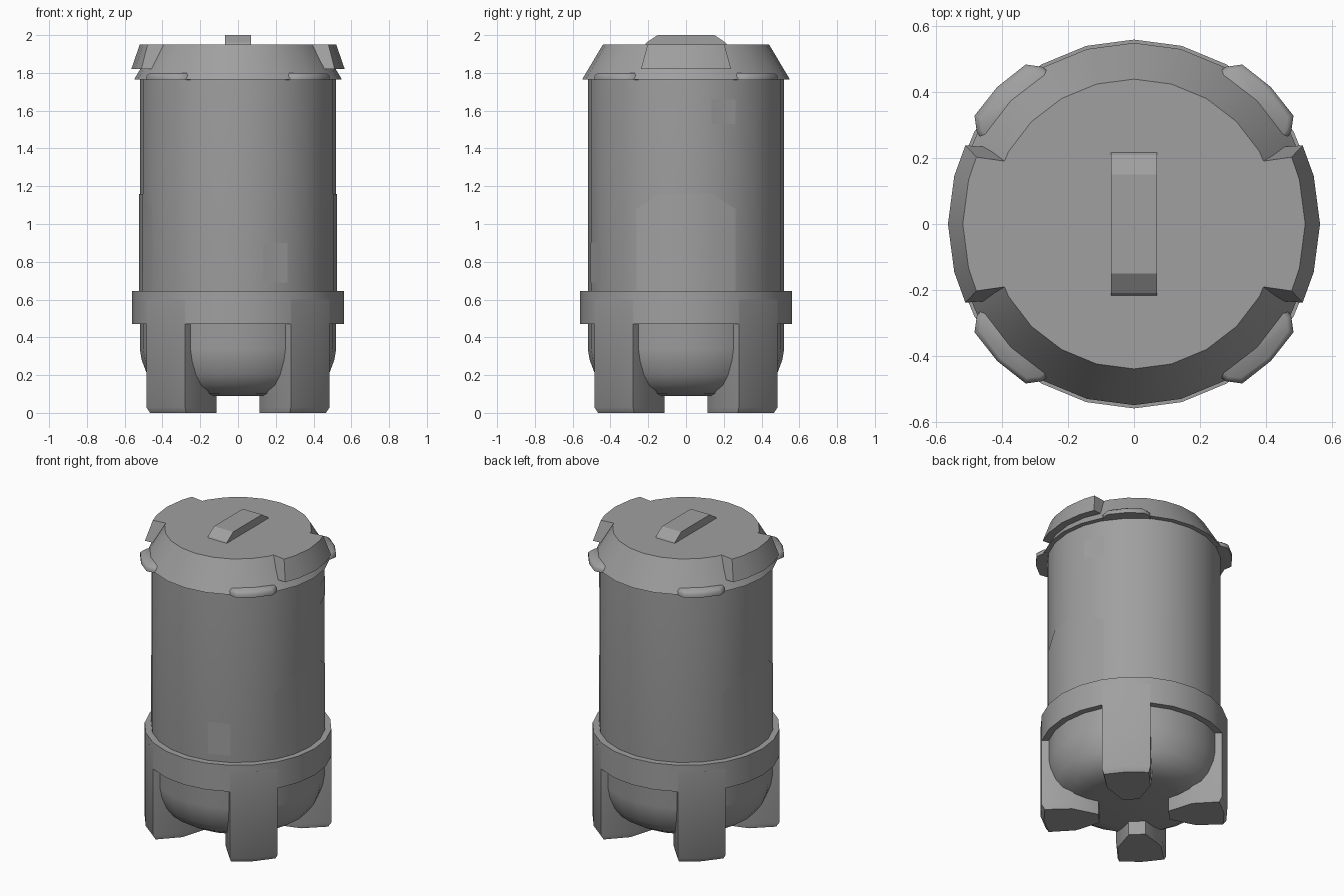
import bpy, bmesh, math
from math import radians, cos, sin

SEG = 24
old = bpy.data.objects.get("Cube")
if old:
    bpy.data.objects.remove(old, do_unlink=True)

grey = bpy.data.materials.new("mid grey")
grey.use_nodes = True
COLOUR = (0.35, 0.35, 0.35, 1)
grey.diffuse_color = COLOUR
grey.node_tree.nodes["Principled BSDF"].inputs["Base Color"].default_value = COLOUR


def finish(bm, name, smooth=35):
    """Turn a bmesh into a shaded, coloured object."""
    bmesh.ops.remove_doubles(bm, verts=bm.verts, dist=0.0001)
    bmesh.ops.recalc_face_normals(bm, faces=bm.faces)
    mesh = bpy.data.meshes.new(name)
    bm.to_mesh(mesh)
    bm.free()
    obj = bpy.data.objects.new(name, mesh)
    bpy.context.collection.objects.link(obj)
    mesh.materials.append(grey)
    bpy.ops.object.select_all(action="DESELECT")
    obj.select_set(True)
    bpy.context.view_layer.objects.active = obj
    bpy.ops.object.shade_smooth_by_angle(angle=radians(smooth))
    return obj


def polar(r, deg, z):
    return (r * cos(radians(deg)), r * sin(radians(deg)), z)


def lathe(name, profile):
    """Spin (radius, height) points around the z axis."""
    bm = bmesh.new()
    verts = [bm.verts.new((r, 0, z)) for r, z in profile]
    edges = [bm.edges.new(pair) for pair in zip(verts, verts[1:])]
    bmesh.ops.spin(bm, geom=verts + edges, cent=(0, 0, 0), axis=(0, 0, 1),
                   angle=2 * math.pi, steps=SEG, use_duplicate=False)
    return finish(bm, name)


def loft(bm, loops):
    """Skin closed loops of equal length and cap both ends."""
    rings = [[bm.verts.new(p) for p in loop] for loop in loops]
    n = len(rings[0])
    for a, b in zip(rings, rings[1:]):
        for i in range(n):
            j = (i + 1) % n
            bm.faces.new((a[i], a[j], b[j], b[i]))
    bm.faces.new(rings[0])
    bm.faces.new(rings[-1])


def turned(points, deg, z):
    """Place (outward, sideways) points around the axis at one height."""
    c, s = cos(radians(deg)), sin(radians(deg))
    return [(u * c - v * s, u * s + v * c, z) for u, v in points]


def mirrored(half):
    return half + [(u, -v) for u, v in reversed(half) if v]


# Canister with rounded bottom
lathe("canister_body", [(0, 0.09), (0.29, 0.09), (0.37, 0.103), (0.44, 0.145),
                        (0.48, 0.2), (0.51, 0.28), (0.52, 0.34), (0.52, 1.78), (0, 1.78)])

# Collar holding the legs
lathe("base_collar", [(0.51, 0.47), (0.56, 0.47), (0.56, 0.645), (0.51, 0.645), (0.51, 0.47)])

# Sloped lid
lathe("lid", [(0, 1.765), (0.55, 1.765), (0.44, 1.95), (0, 1.95)])

# Legs: outer face follows the collar, inner end tapers
foot = mirrored([(0.21, 0.05), (0.36, 0.138), (0.541, 0.145), (0.56, 0)])
sole = mirrored([(0.21, 0.05), (0.36, 0.13), (0.523, 0.135), (0.54, 0)])
# Clips: thin rounded lips under the lid edge
clip_wide = mirrored([(0.5, 0.145), (0.535, 0.14), (0.575, 0.11), (0.588, 0)])
clip_thin = mirrored([(0.5, 0.13), (0.53, 0.125), (0.56, 0.1), (0.575, 0)])
for corner, deg in (("back_left", 45), ("back_right", 135),
                    ("front_right", 225), ("front_left", 315)):
    bm = bmesh.new()
    loft(bm, [turned(sole, deg, 0), turned(foot, deg, 0.03), turned(foot, deg, 0.6)])
    finish(bm, corner + "_leg")
    bm = bmesh.new()
    loft(bm, [turned(clip_wide, deg, 1.762), turned(clip_wide, deg, 1.785),
              turned(clip_thin, deg, 1.8)])
    finish(bm, corner + "_clip", 60)

# Raised side tabs on the lid
for side, turn in (("left", 0), ("right", 180)):
    bm = bmesh.new()
    loops = []
    for r_out, r_in, spread, z in ((0.565, 0.46, 25, 1.82), (0.52, 0.4, 23, 1.95)):
        steps = [-spread, -15, 0, 15, spread]
        loops.append([polar(r_out, turn + a, z) for a in steps]
                     + [polar(r_in, turn + a * 1.2, z) for a in reversed(steps)])
    loft(bm, loops)
    finish(bm, side + "_lid_tab")

# Grip bar on top of the lid
bm = bmesh.new()
bar = [(-0.22, 1.945), (0.22, 1.945), (0.21, 1.96), (0.15, 2.0), (-0.15, 2.0), (-0.21, 1.96)]
loft(bm, [[(x, y, z) for y, z in bar] for x in (-0.07, 0.07)])
finish(bm, "grip_bar", 20)


# Thin plates that follow the canister wall
def wall_plate(name, start, bottom, tops):
    bm = bmesh.new()
    rows = [[bm.verts.new(polar(0.523, start + 15 * i, z)) for i, z in enumerate(zs)]
            for zs in ([bottom] * len(tops), tops)]
    for i in range(len(tops) - 1):
        bm.faces.new((rows[0][i], rows[0][i + 1], rows[1][i + 1], rows[1][i]))
    finish(bm, name)


for side, turn in (("left", 0), ("right", 180)):
    wall_plate(side + "_panel", turn - 30, 0.64, [1.08, 1.16, 1.16, 1.16, 1.08])
wall_plate("front_label", -75, 0.69, [0.9, 0.9])
wall_plate("side_label", 15, 1.53, [1.66, 1.66])
